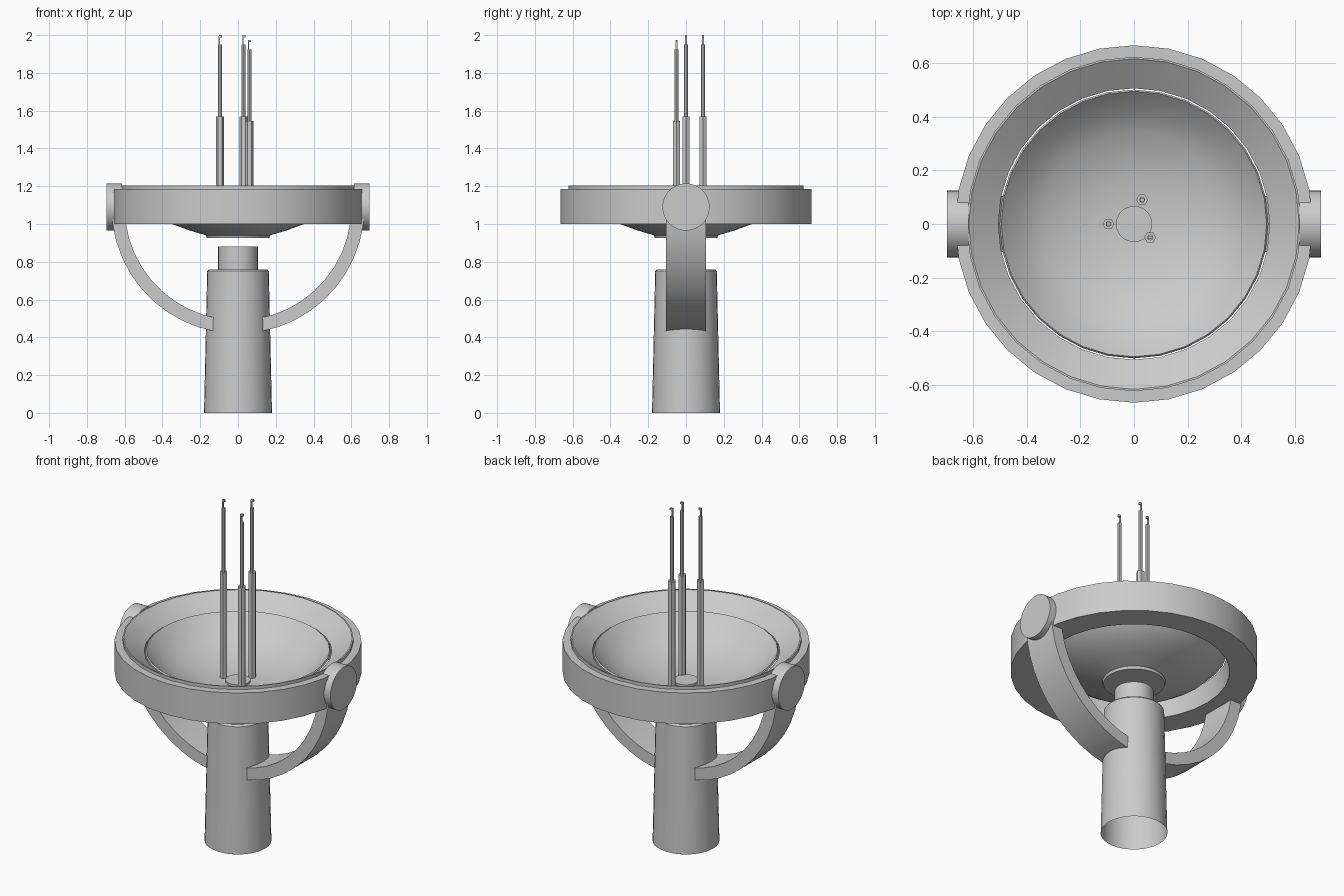
import bpy, bmesh, math
from mathutils import Matrix, Vector

cube = bpy.data.objects.get("Cube")
if cube:
    bpy.data.objects.remove(cube)

GREY = (0.6, 0.6, 0.6, 1)
metal = bpy.data.materials.new("plain_grey")
metal.use_nodes = True
metal.diffuse_color = GREY
metal.node_tree.nodes["Principled BSDF"].inputs["Base Color"].default_value = GREY


def finish(name, bm, angle=35):
    """Turn a bmesh into a shaded object."""
    bmesh.ops.remove_doubles(bm, verts=bm.verts, dist=1e-5)
    bmesh.ops.recalc_face_normals(bm, faces=bm.faces)
    mesh = bpy.data.meshes.new(name)
    bm.to_mesh(mesh)
    bm.free()
    mesh.materials.append(metal)
    obj = bpy.data.objects.new(name, mesh)
    bpy.context.collection.objects.link(obj)
    bpy.ops.object.select_all(action='DESELECT')
    obj.select_set(True)
    bpy.context.view_layer.objects.active = obj
    bpy.ops.object.shade_smooth_by_angle(angle=math.radians(angle))
    return obj


def lathe(name, profile, sides=32, closed=False, move=(0, 0, 0), turn=None, angle=35):
    """Spin a radius/height profile around z."""
    bm = bmesh.new()
    verts = [bm.verts.new((r, 0, z)) for r, z in profile]
    edges = [bm.edges.new(p) for p in zip(verts, verts[1:])]
    if closed:
        edges.append(bm.edges.new((verts[-1], verts[0])))
    bmesh.ops.spin(bm, geom=verts + edges, cent=(0, 0, 0), axis=(0, 0, 1),
                   angle=math.tau, steps=sides, use_merge=True)
    if turn:
        bmesh.ops.transform(bm, matrix=turn, verts=bm.verts)
    bmesh.ops.translate(bm, vec=move, verts=bm.verts)
    return finish(name, bm, angle)


# Pedestal, open underneath, with a narrower neck
lathe("pedestal", [(0.18, 0), (0.163, 0.75), (0.155, 0.76), (0, 0.76)])
lathe("neck", [(0.105, 0.75), (0.105, 0.88), (0, 0.88)])

# Outer ring with a funnel-shaped inside and a thin raised lip
lathe("outer_ring", [(0.665, 1.0), (0.665, 1.185), (0.622, 1.185), (0.622, 1.203),
                     (0.615, 1.203), (0.505, 1.125), (0.515, 1.0)], closed=True)

# Dish bowl with a flat foot and a round centre plate
bowl = [(0.17, 0.94), (0.26, 0.967), (0.35, 1.0), (0.43, 1.052), (0.5, 1.125)]
inside = [(r - 0.006, z + 0.008) for r, z in reversed(bowl)]
lathe("dish_bowl", [(0, 0.925), (0.165, 0.925)] + bowl + inside + [(0, 0.94)])
lathe("centre_plate", [(0.067, 0.935), (0.067, 0.955), (0, 0.955)])

# Curved support arms and round pivot hubs
PIVOT = 1.09
for side, word in ((1, "left"), (-1, "right")):
    bm = bmesh.new()
    steps = 10
    rows = []
    for i in range(steps + 1):
        a = math.radians(80) * i / steps
        rows.append([bm.verts.new((side * r * math.cos(a), y, PIVOT - r * math.sin(a)))
                     for r, y in ((0.6, -0.105), (0.67, -0.105), (0.67, 0.105), (0.6, 0.105))])
    for a, b in zip(rows, rows[1:]):
        for k in range(4):
            n = (k + 1) % 4
            bm.faces.new((a[k], a[n], b[n], b[k]))
    bm.faces.new(rows[0])
    bm.faces.new(rows[-1])
    finish(word + "_support_arm", bm)
    lathe(word + "_pivot_hub", [(0, 0.615), (0.125, 0.615), (0.125, 0.695), (0, 0.695)],
          turn=Matrix.Translation((0, 0, PIVOT)) @ Matrix.Rotation(side * math.pi / 2, 4, 'Y'))

# Three slender antenna rods with small hooked tips
for n, (x, y, drop) in enumerate(((-0.095, 0, 0), (0.03, 0.09, 0), (0.06, -0.05, 0.025))):
    tag = "_" + str(n + 1)
    lathe("rod_sleeve" + tag, [(0, 0.94), (0.022, 0.94), (0.022, 1.57 - drop), (0, 1.57 - drop)],
          sides=6, move=(x, y, 0), angle=20)
    lathe("rod_core" + tag, [(0.011, 1.56 - drop), (0.011, 1.95 - drop), (0, 1.95 - drop)],
          sides=8, move=(x, y, 0))
    bm = bmesh.new()
    for w, h, dx, z in ((0.006, 0.05, -0.004, 1.97), (0.016, 0.012, 0.002, 1.994)):
        bmesh.ops.create_cube(bm, size=1, matrix=Matrix.Translation((x + dx, y, z - drop))
                              @ Matrix.Diagonal(Vector((w, 0.012, h, 1))))
    finish("rod_tip" + tag, bm)
